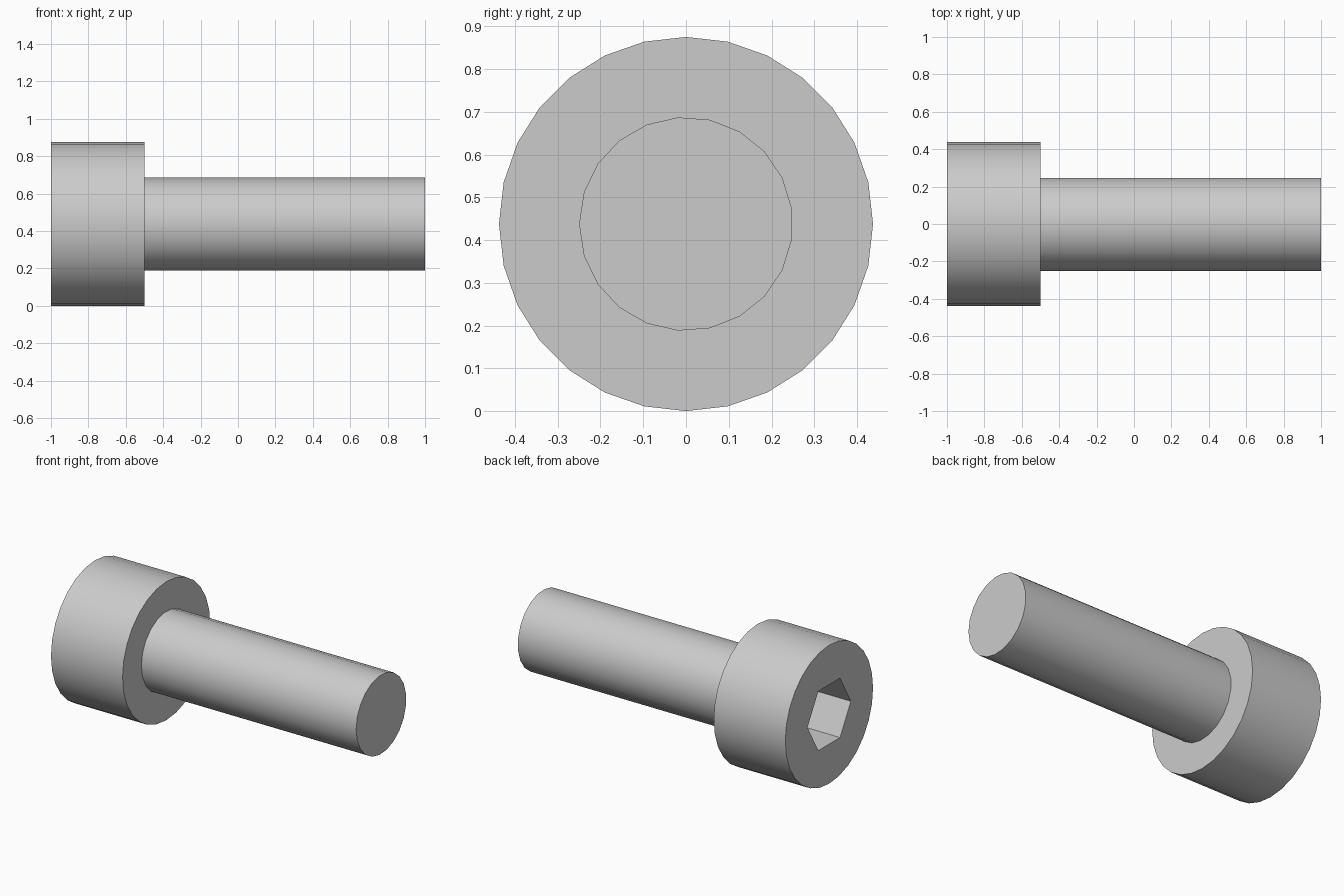
import bpy, bmesh
from math import sin, cos, pi

cube = bpy.data.objects.get("Cube")
if cube:
    bpy.data.objects.remove(cube)

HEAD_R, SHAFT_R, HEX_R = 0.4375, 0.25, 0.2165
HEAD_X, NECK_X, TIP_X, FLOOR_X = -1.0, -0.5, 1.0, -0.75

steel = bpy.data.materials.new("steel_grey")
steel.use_nodes = True
grey = (0.6, 0.6, 0.6, 1)
steel.diffuse_color = grey
steel.node_tree.nodes["Principled BSDF"].inputs["Base Color"].default_value = grey


def ring(bm, sides, radius, x):
    """Closed loop of edges around the long axis, first corner on -y."""
    verts = []
    for i in range(sides):
        a = pi + 2 * pi * i / sides
        verts.append(bm.verts.new((x, radius * cos(a), HEAD_R + radius * sin(a))))
    edges = [bm.edges.new((verts[i - 1], verts[i])) for i in range(sides)]
    return verts, edges


def wall(bm, a, b):
    for i in range(len(a)):
        bm.faces.new((a[i - 1], a[i], b[i], b[i - 1]))


def finish(bm, name):
    bmesh.ops.recalc_face_normals(bm, faces=bm.faces[:])
    mesh = bpy.data.meshes.new(name)
    bm.to_mesh(mesh)
    bm.free()
    mesh.materials.append(steel)
    ob = bpy.data.objects.new(name, mesh)
    bpy.context.collection.objects.link(ob)
    bpy.ops.object.select_all(action='DESELECT')
    ob.select_set(True)
    bpy.context.view_layer.objects.active = ob
    bpy.ops.object.shade_smooth_by_angle(angle=pi / 6)


# Cylinder head with a hexagonal socket in its outer face
bm = bmesh.new()
outer, outer_edges = ring(bm, 28, HEAD_R, HEAD_X)
under, under_edges = ring(bm, 28, HEAD_R, NECK_X)
mouth, mouth_edges = ring(bm, 6, HEX_R, HEAD_X)
floor, floor_edges = ring(bm, 6, HEX_R, FLOOR_X)
wall(bm, outer, under)
wall(bm, mouth, floor)
bm.faces.new(floor)
bm.faces.new(under)
bmesh.ops.triangle_fill(bm, edges=outer_edges + mouth_edges, use_beauty=True)
finish(bm, "socket_head")

# Plain shaft
bm = bmesh.new()
neck, neck_edges = ring(bm, 21, SHAFT_R, NECK_X)
tip, tip_edges = ring(bm, 21, SHAFT_R, TIP_X)
wall(bm, neck, tip)
bm.faces.new(neck)
bm.faces.new(tip)
finish(bm, "shaft")
